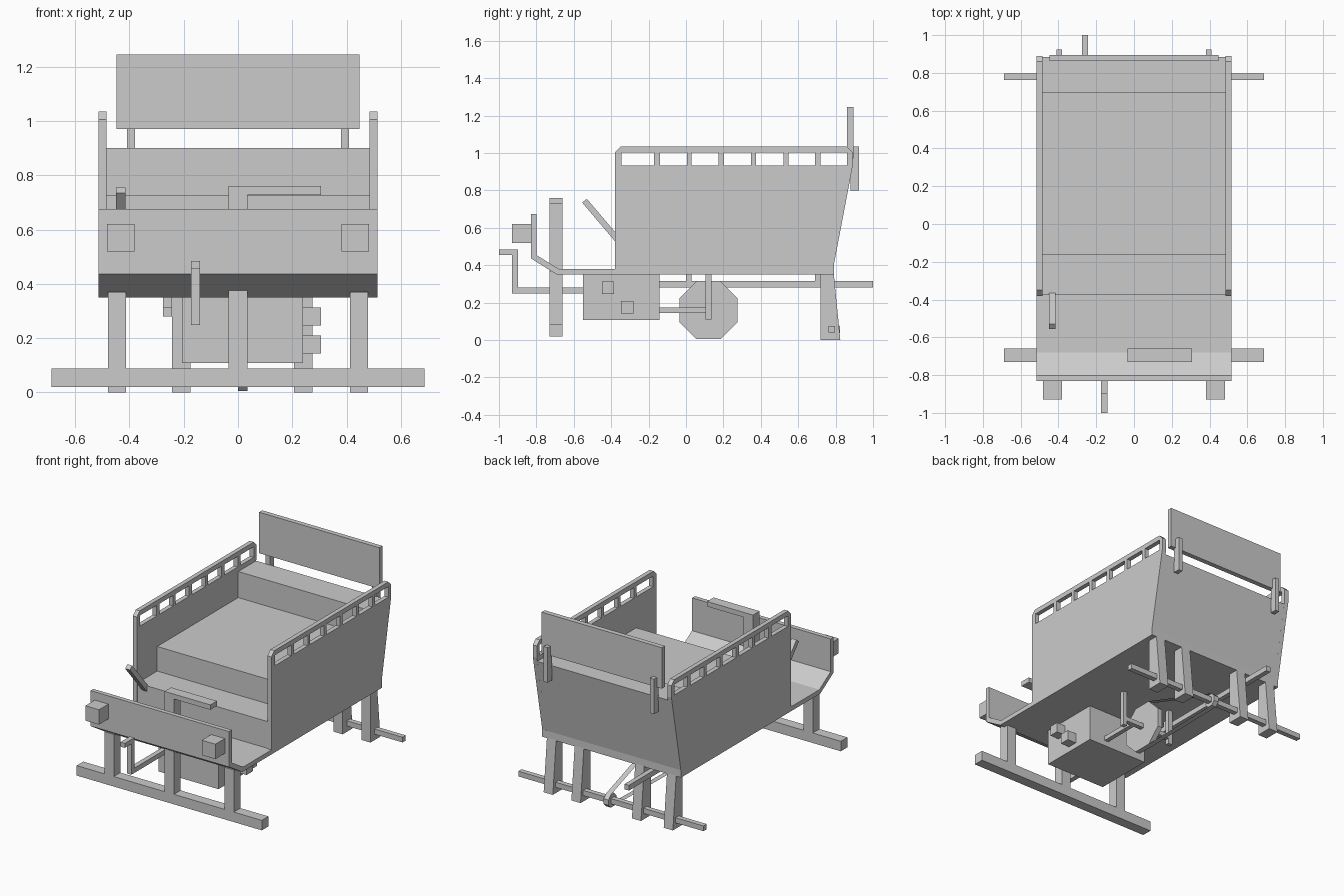
import bpy, bmesh, math

if "Cube" in bpy.data.objects:
    bpy.data.objects.remove(bpy.data.objects["Cube"])


def box(name, x, y, z):
    """Axis-aligned box from (min, max) ranges."""
    bm = bmesh.new()
    bmesh.ops.create_cube(bm, size=1)
    for v in bm.verts:
        for i, (a, b) in enumerate((x, y, z)):
            v.co[i] = (a + b) / 2 + v.co[i] * (b - a)
    me = bpy.data.meshes.new(name)
    bm.to_mesh(me)
    bm.free()
    ob = bpy.data.objects.new(name, me)
    bpy.context.collection.objects.link(ob)
    return ob


def profile(name, pts, x0, x1, holes=()):
    """Side (y, z) outline with optional holes, extruded along x."""
    cu = bpy.data.curves.new(name, 'CURVE')
    cu.dimensions = '2D'
    cu.fill_mode = 'BOTH'
    cu.extrude = (x1 - x0) / 2
    for loop in (pts, *holes):
        s = cu.splines.new('POLY')
        s.points.add(len(loop) - 1)
        for p, (y, z) in zip(s.points, loop):
            p.co = (y, z, 0, 1)
        s.use_cyclic_u = True
    tmp = bpy.data.objects.new(name + "_outline", cu)
    bpy.context.collection.objects.link(tmp)
    dg = bpy.context.evaluated_depsgraph_get()
    me = bpy.data.meshes.new_from_object(tmp.evaluated_get(dg))
    bpy.data.objects.remove(tmp)
    bm = bmesh.new()
    bm.from_mesh(me)
    bmesh.ops.remove_doubles(bm, verts=bm.verts, dist=1e-5)
    for v in bm.verts:
        v.co = (v.co.z + (x0 + x1) / 2, v.co.x, v.co.y)
    bmesh.ops.recalc_face_normals(bm, faces=bm.faces)
    for f in bm.faces:
        f.smooth = False
    bm.to_mesh(me)
    bm.free()
    me.name = name
    ob = bpy.data.objects.new(name, me)
    bpy.context.collection.objects.link(ob)
    return ob


def octagon(y, z, apothem):
    r = apothem / math.cos(math.pi / 8)
    return [(y + r * math.cos(math.pi / 8 + i * math.pi / 4),
             z + r * math.sin(math.pi / 8 + i * math.pi / 4)) for i in range(8)]


# Side walls with a row of slots under the top rail
wall = [(-.38, .35), (.79, .35), (.79, .4), (.89, .925), (.89, 1.005),
        (.86, 1.035), (-.35, 1.035), (-.38, 1.005)]
slots = []
for a, b in ((-.345, -.17), (-.14, .005), (.03, .175), (.203, .347),
             (.375, .52), (.547, .69), (.72, .86)):
    slots.append([(a, .932), (b, .932), (b, 1.003), (a, 1.003)])
profile("left_wall", wall, -.515, -.485, slots)
profile("right_wall", wall, .485, .515, slots)

# Stepped seat block closed by the sloping back
profile("seat_block", [(-.375, .35), (.79, .35), (.79, .4), (.885, .9),
                       (.695, .9), (.695, .725), (-.165, .725),
                       (-.165, .56), (-.375, .56)], -.485, .485)

# Front floor bent up into the dash panel
profile("front_floor_and_dash", [(-.375, .35), (-.69, .35), (-.83, .437),
                                 (-.83, .675), (-.80, .675), (-.80, .455),
                                 (-.68, .38), (-.375, .38)], -.515, .515)

# Sign board, its posts, and lamps
box("rear_board", (-.447, .447), (.862, .895), (.97, 1.245))
for s, n in ((-1, "left"), (1, "right")):
    box(n + "_board_post", sorted((s * .38, s * .41)), (.88, .925), (.8, 1.035))
    box(n + "_headlamp", sorted((s * .382, s * .483)), (-.93, -.82), (.52, .62))
    # Axle posts
    box(n + "_front_leg", sorted((s * .412, s * .48)), (-.73, -.66), (.08, .37))
    for a, b, k in ((.412, .48, "outer"), (.206, .274, "inner"))[:2]:
        lo, hi = sorted((s * a, s * b))
        if k == "inner" and s < 0:
            lo, hi = -.243, -.176
        profile(f"{n}_{k}_rear_leg", [(.72, 0), (.825, 0), (.79, .355), (.72, .355)], lo, hi)
    # Hangers carrying the flywheel shaft
    box(n + "_shaft_hanger", sorted((s * .17, s * .2)), (.105, .135), (.11, .355))

# Axles and steering column
box("front_axle", (-.688, .688), (-.73, -.66), (.02, .087))
box("rear_axle", (-.688, .688), (.763, .797), (.04, .075))
box("steering_column", (-.035, .035), (-.73, -.66), (.08, .76))
box("steering_arm", (.035, .306), (-.73, -.66), (.727, .76))

# Hand brake and starting crank
profile("brake_lever", [(-.555, .735), (-.53, .755), (-.36, .555), (-.36, .505)], -.45, -.415)
profile("starting_crank", [(-1, .455), (-.93, .455), (-.93, .248), (-.54, .248),
                           (-.54, .28), (-.897, .28), (-.897, .485), (-1, .485)],
        -.174, -.141)

# Engine with side fittings
box("engine", (-.206, .24), (-.55, -.143), (.108, .355))
box("upper_engine_fitting", (.23, .306), (-.45, -.385), (.246, .312))
box("lower_engine_fitting", (.23, .306), (-.347, -.28), (.143, .21))

# Exhaust pipe and hangers
box("exhaust_pipe", (-.276, -.243), (-.143, 1), (.28, .315))
for y in (0, .69):
    box("exhaust_hanger", (-.276, -.243), (y, y + .03), (.31, .355))

# Flywheel, shaft, rod, and rear pulley
profile("flywheel", octagon(.12, .16, .155), 0, .035)
profile("rear_pulley", octagon(.78, .0575, .043), 0, .035)
box("flywheel_shaft", (-.18, .18), (.105, .135), (.145, .175))
box("drive_rod", (.09, .12), (-.15, .135), (.145, .175))

# Flat drive belt
me = bpy.data.meshes.new("drive_belt")
me.from_pydata([(x, y, z) for y, z in ((.184, .315), (.798, .1005), (.184, .005), (.762, .0145))
                for x in (0, .035)], [], [(0, 1, 3, 2), (4, 6, 7, 5)])
bpy.context.collection.objects.link(bpy.data.objects.new("drive_belt", me))
